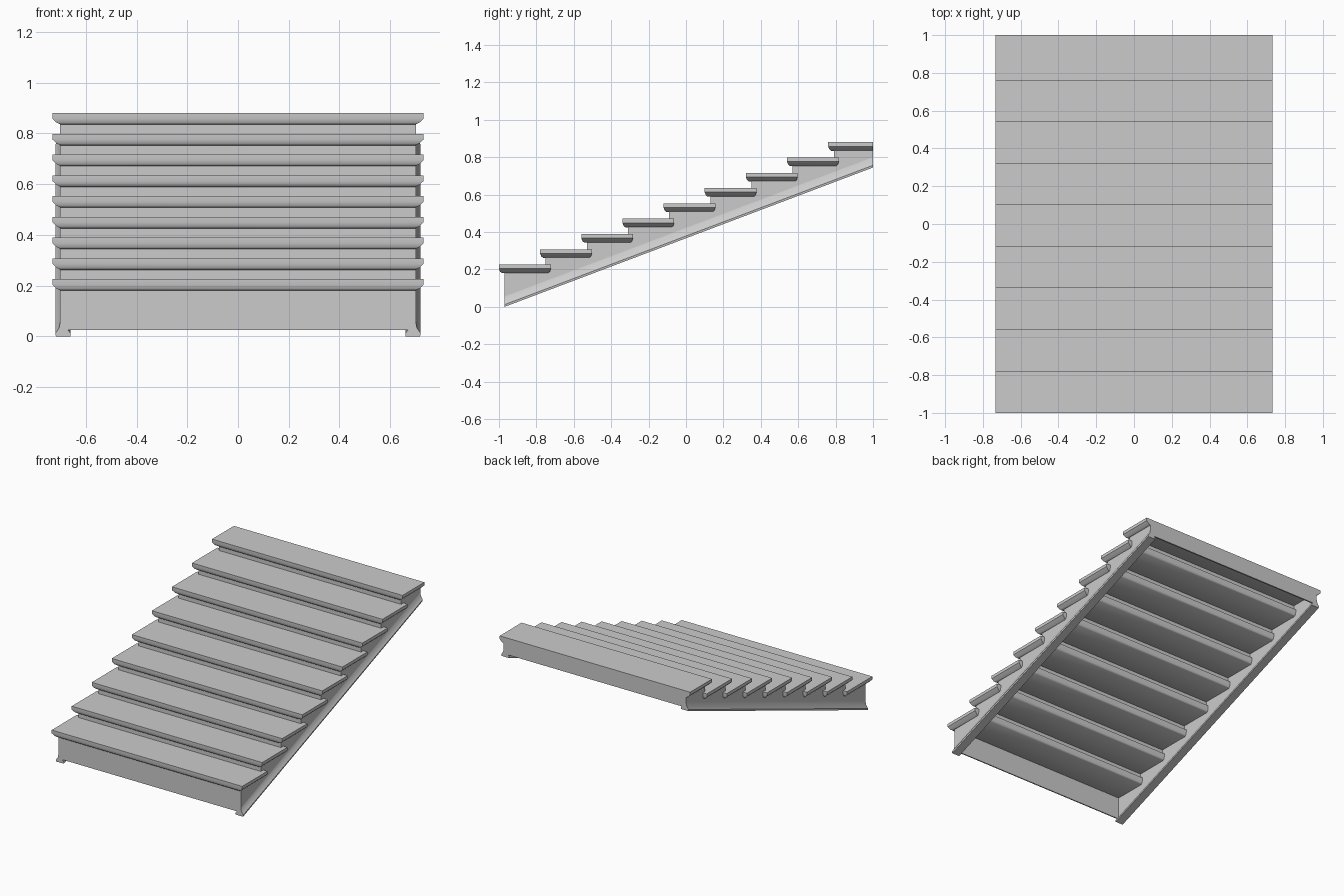
import bpy, bmesh

if "Cube" in bpy.data.objects:
    bpy.data.objects.remove(bpy.data.objects["Cube"])

N = 9
RUN, RISE = 0.22, 0.0818       # step spacing
T = 0.046                      # tread thickness
Y0, Y1 = -0.97, 1.0            # stringer ends
SLOPE = 0.745 / (Y1 - Y0)

fronts = [-1.0 + RUN * i for i in range(N)]
tops = [0.226 + RISE * i for i in range(N)]


def finish(name, bm, angle=0.75):
    bmesh.ops.recalc_face_normals(bm, faces=bm.faces[:])
    me = bpy.data.meshes.new(name)
    bm.to_mesh(me)
    bm.free()
    ob = bpy.data.objects.new(name, me)
    bpy.context.collection.objects.link(ob)
    bpy.ops.object.select_all(action='DESELECT')
    ob.select_set(True)
    bpy.context.view_layer.objects.active = ob
    bpy.ops.object.shade_smooth_by_angle(angle=angle)
    return ob


def stack(name, rings):
    """Loft rectangles given as (half width, y front, y back, z)."""
    bm = bmesh.new()
    loops = [[bm.verts.new(p) for p in ((-x, a, z), (x, a, z), (x, b, z), (-x, b, z))]
             for x, a, b, z in rings]
    bm.faces.new(loops[0])
    bm.faces.new(loops[-1])
    for lo, hi in zip(loops, loops[1:]):
        for k in range(4):
            bm.faces.new((lo[k], lo[k - 1], hi[k - 1], hi[k]))
    return finish(name, bm)


def prism(name, section, offset):
    """Extrude a closed polygon of 3D points along offset."""
    bm = bmesh.new()
    face = bm.faces.new([bm.verts.new(p) for p in section])
    ret = bmesh.ops.extrude_face_region(bm, geom=[face])
    verts = [g for g in ret['geom'] if isinstance(g, bmesh.types.BMVert)]
    bmesh.ops.translate(bm, verts=verts, vec=offset)
    return finish(name, bm)


# treads with undercut edges, and the thin risers between them
for i, (f, z) in enumerate(zip(fronts, tops)):
    last = i == N - 1
    back = 1.0 if last else f + 0.277
    c = 0.0 if last else 1.0
    stack(f"tread_{i + 1}", [
        (0.698, f + 0.016, back - 0.014 * c, z - T),
        (0.715, f + 0.006, back - 0.005 * c, z - 0.038),
        (0.732, f, back, z - 0.022),
        (0.732, f, back, z)])
    low = 0.025 if i == 0 else tops[i - 1] - 0.01
    stack(f"riser_{i + 1}", [(0.69, f + 0.03, f + 0.038, low),
                             (0.69, f + 0.03, f + 0.038, z - T + 0.004)])

# panel closing the top end
stack("back_panel", [(0.69, 0.99, 1.0, 0.765), (0.69, 0.99, 1.0, tops[-1] - T + 0.004)])

# sawtooth stringer webs and their flared bottom flanges
profile = [(Y0, 0.0)]
for i in range(N):
    u = tops[i] - T + 0.004
    profile.append((fronts[i] + 0.03, u))
    profile.append((fronts[i + 1] + 0.03 if i < N - 1 else Y1, u))
profile.append((Y1, 0.745))

flange = [(0.66, 0.0), (0.718, 0.0), (0.72, 0.012), (0.706, 0.032),
          (0.70, 0.06), (0.68, 0.06), (0.675, 0.03), (0.66, 0.012)]
for side, s in (("right", 1), ("left", -1)):
    prism(f"stringer_{side}", [(s * 0.678, y, z) for y, z in profile], (s * 0.023, 0, 0))
    prism(f"stringer_flange_{side}", [(s * x, Y0, z) for x, z in flange],
          (0, Y1 - Y0, SLOPE * (Y1 - Y0)))
